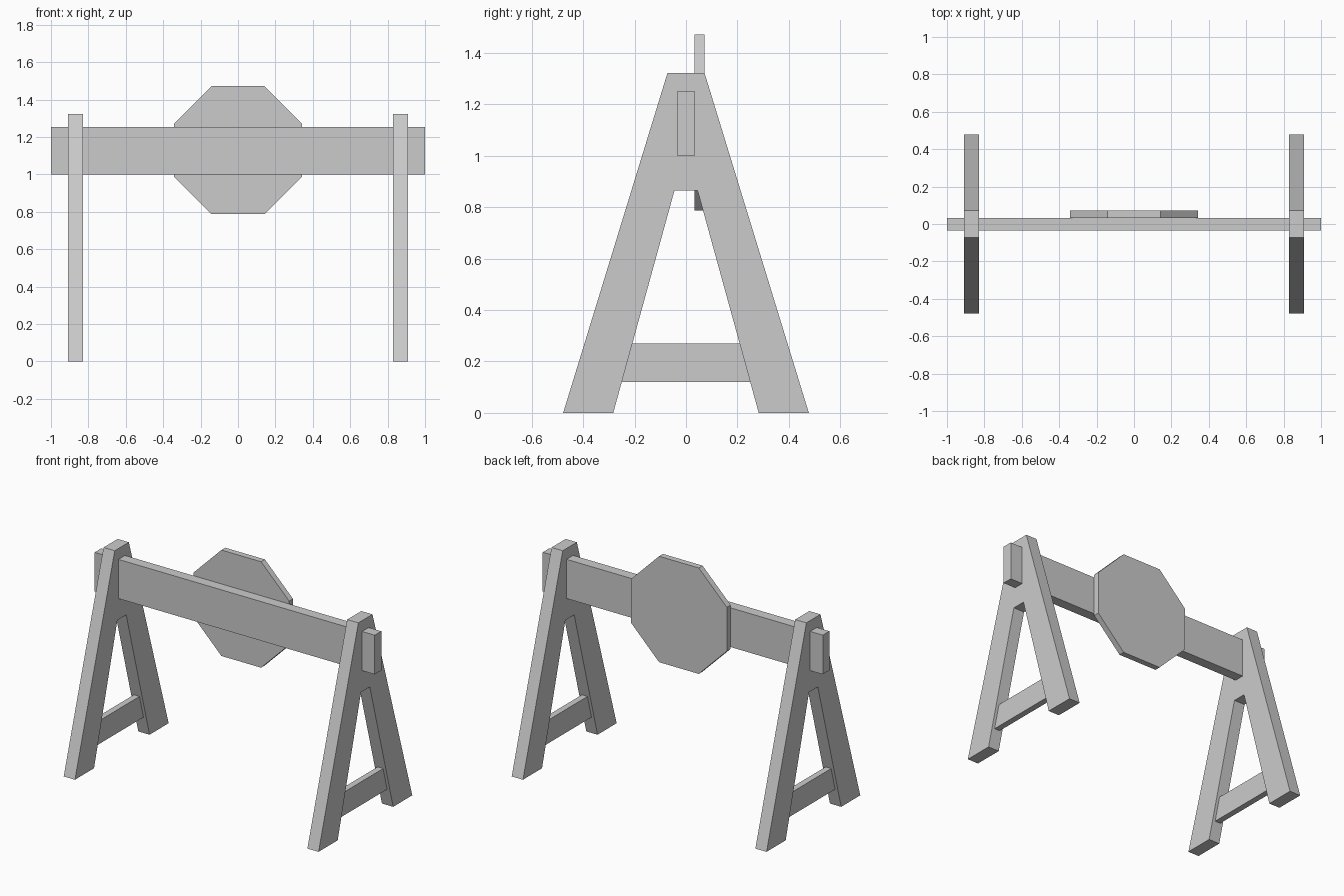
import bpy
import bmesh
from math import cos, sin, pi
from mathutils import Vector

default = bpy.data.objects.get("Cube")
if default:
    bpy.data.objects.remove(default, do_unlink=True)

grey = bpy.data.materials.new("plain grey")
grey.use_nodes = True
colour = (0.6, 0.6, 0.6, 1)
grey.diffuse_color = colour
grey.node_tree.nodes["Principled BSDF"].inputs["Base Color"].default_value = colour


def extrude_profile(name, points, axis, start, depth):
    """Extrude a flat outline along x (points are y, z) or y (points are x, z)."""
    along_x = axis == "x"
    bm = bmesh.new()
    verts = [bm.verts.new((start, a, b) if along_x else (a, start, b)) for a, b in points]
    face = bm.faces.new(verts)
    result = bmesh.ops.extrude_face_region(bm, geom=[face])
    moved = [v for v in result["geom"] if isinstance(v, bmesh.types.BMVert)]
    offset = Vector((depth, 0, 0) if along_x else (0, depth, 0))
    bmesh.ops.translate(bm, verts=moved, vec=offset)
    bmesh.ops.recalc_face_normals(bm, faces=bm.faces)
    mesh = bpy.data.meshes.new(name)
    bm.to_mesh(mesh)
    bm.free()
    mesh.materials.append(grey)
    obj = bpy.data.objects.new(name, mesh)
    bpy.context.collection.objects.link(obj)
    return obj


def mirrored(half):
    """Complete a symmetric outline from its positive half."""
    return half + [(-a, b) for a, b in reversed(half)]


# A-shaped trestles, each with a thinner rung between the legs
frame = mirrored([(0.045, 0.865), (0.283, 0), (0.478, 0), (0.072, 1.323)])
frame = frame[:4] + frame[4:]
rung = mirrored([(0.255, 0.12), (0.214, 0.27)])
for side, x in (("right", -0.87), ("left", 0.87)):
    extrude_profile(side + "_trestle", frame, "x", x - 0.04, 0.08)
    extrude_profile(side + "_rung", rung, "x", x - 0.02, 0.04)

# Barrier plank through both trestles
plank = mirrored([(1, 1.0), (1, 1.253)])
extrude_profile("barrier_plank", plank, "y", -0.034, 0.067)

# Octagonal sign board fixed to the back of the plank
radius = 0.342 / cos(pi / 8)
octagon = [(radius * cos((i + 0.5) * pi / 4), 1.13 + radius * sin((i + 0.5) * pi / 4))
           for i in range(8)]
extrude_profile("sign_board", octagon, "y", 0.033, 0.039)
